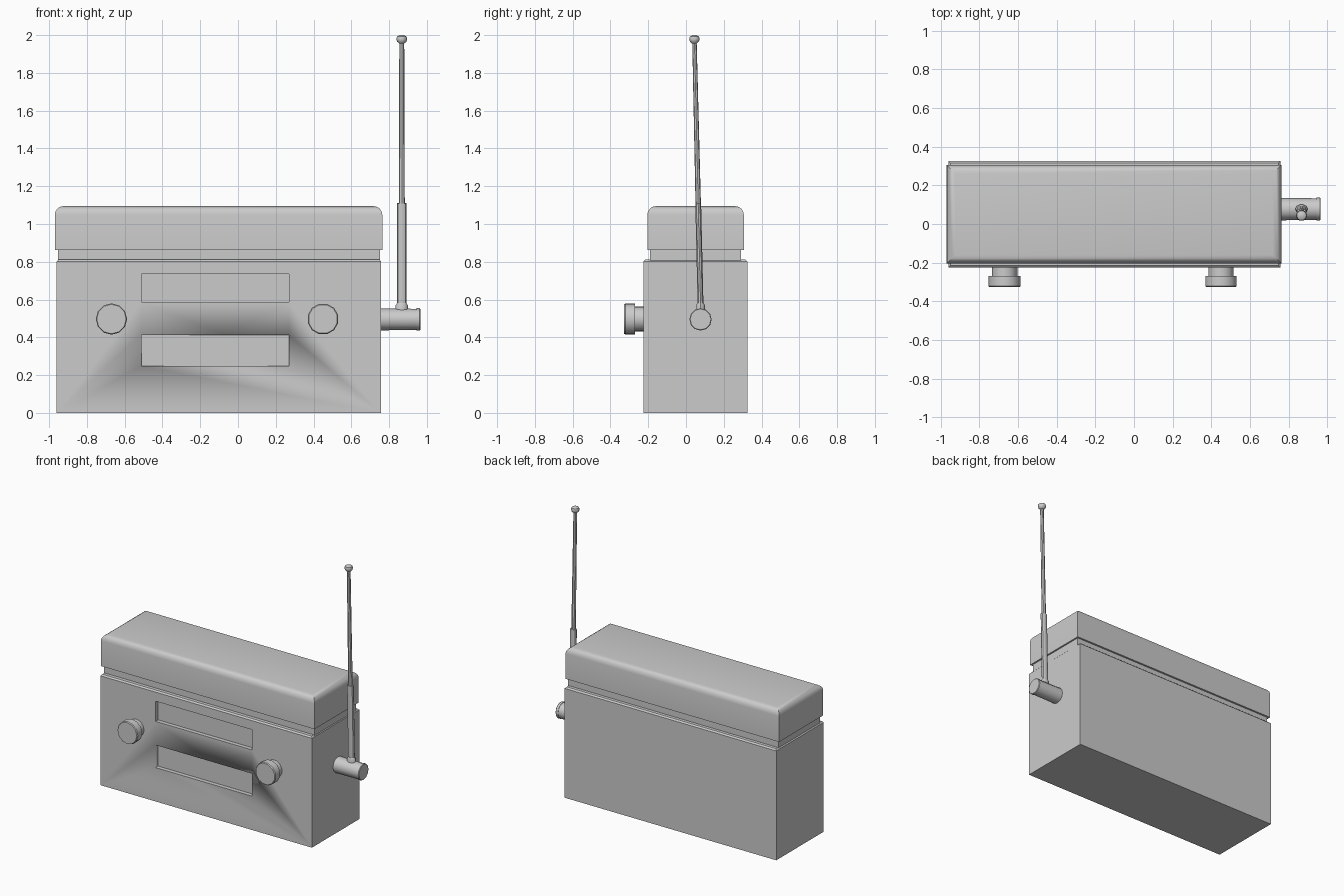
import bpy, bmesh, math
from mathutils import Vector, Matrix

if "Cube" in bpy.data.objects:
    bpy.data.objects.remove(bpy.data.objects["Cube"])


def finish(name, bm, smooth=True):
    bmesh.ops.recalc_face_normals(bm, faces=bm.faces)
    me = bpy.data.meshes.new(name)
    bm.to_mesh(me)
    bm.free()
    ob = bpy.data.objects.new(name, me)
    bpy.context.collection.objects.link(ob)
    if smooth:
        bpy.ops.object.select_all(action='DESELECT')
        ob.select_set(True)
        bpy.context.view_layer.objects.active = ob
        bpy.ops.object.shade_smooth_by_angle(angle=math.radians(35))
    return ob


def box(name, lo, hi, top_bevel=0, segments=1):
    """Box from corner to corner, with its top rim optionally bevelled."""
    lo, hi = Vector(lo), Vector(hi)
    bm = bmesh.new()
    bmesh.ops.create_cube(bm, size=1)
    for v in bm.verts:
        v.co = (lo + hi) / 2 + v.co * (hi - lo)
    if top_bevel:
        rim = [e for e in bm.edges if all(v.co.z > hi.z - 1e-4 for v in e.verts)]
        bmesh.ops.bevel(bm, geom=rim, offset=top_bevel, segments=segments,
                        profile=0.5, affect='EDGES')
    return finish(name, bm)


def lathe(name, profile, start, direction, sides=12, squash=1.0, turn=0.0):
    """Capped revolve of (radius, distance) points along a direction."""
    bm = bmesh.new()
    rings = []
    for r, d in profile:
        angles = [turn + 2 * math.pi * i / sides for i in range(sides)]
        rings.append([bm.verts.new((r * math.cos(a), r * math.sin(a) * squash, d))
                      for a in angles])
    for a, b in zip(rings, rings[1:]):
        for i in range(sides):
            j = (i + 1) % sides
            bm.faces.new((a[i], a[j], b[j], b[i]))
    bm.faces.new(rings[0][::-1])
    bm.faces.new(rings[-1])
    rot = Vector((0, 0, 1)).rotation_difference(Vector(direction)).to_matrix().to_4x4()
    bmesh.ops.transform(bm, matrix=Matrix.Translation(start) @ rot, verts=bm.verts)
    return finish(name, bm)


# Case: main body, recessed neck and rounded lid
body = box("body", (-0.96, -0.225, 0), (0.757, 0.325, 0.812), 0.01)
box("neck", (-0.953, -0.19, 0.79), (0.752, 0.292, 0.88))
box("lid", (-0.97, -0.205, 0.863), (0.764, 0.306, 1.094), 0.045, 4)

# Two shallow front panels cut into the body
for name, z0, z1 in (("dial_window", 0.587, 0.735), ("lower_panel", 0.248, 0.413)):
    cutter = box(name + "_cutter", (-0.512, -0.3, z0), (0.27, -0.195, z1))
    cutter.hide_render = True
    cutter.hide_set(True)
    cut = body.modifiers.new(name, 'BOOLEAN')
    cut.operation = 'DIFFERENCE'
    cut.solver = 'EXACT'
    cut.object = cutter

# Front knobs: stem with a wider chamfered cap
knob = [(0.066, 0), (0.066, 0.055), (0.083, 0.055), (0.083, 0.106), (0.078, 0.112)]
for name, x, turn in (("left_knob", -0.67, 0), ("right_knob", 0.45, math.pi / 12)):
    lathe(name, knob, (x, -0.215, 0.497), (0, -1, 0), 12, turn=turn)

# Antenna pivot on the right side
lathe("antenna_pivot", [(0.058, 0), (0.056, 0.195), (0.059, 0.195), (0.059, 0.212),
                        (0.055, 0.216)], (0.75, 0.077, 0.495), (1, 0, 0), 12)

# Telescopic antenna, leaning slightly forward
foot = Vector((0.867, 0.078, 0.53))
lean = (Vector((0.867, 0.044, 2.0)) - foot).normalized()
lathe("antenna_collar", [(0.032, 0), (0.032, 0.04), (0.024, 0.052)], foot, lean, 10, 0.75)
lathe("antenna_lower", [(0.025, 0.02), (0.025, 0.58)], foot, lean, 10, 0.65)
lathe("antenna_upper", [(0.016, 0.55), (0.013, 1.44)], foot, lean, 8, 0.9)
lathe("antenna_tip", [(0.014, 1.426), (0.025, 1.436), (0.029, 1.45), (0.025, 1.463),
                      (0.012, 1.47)], foot, lean, 10)
